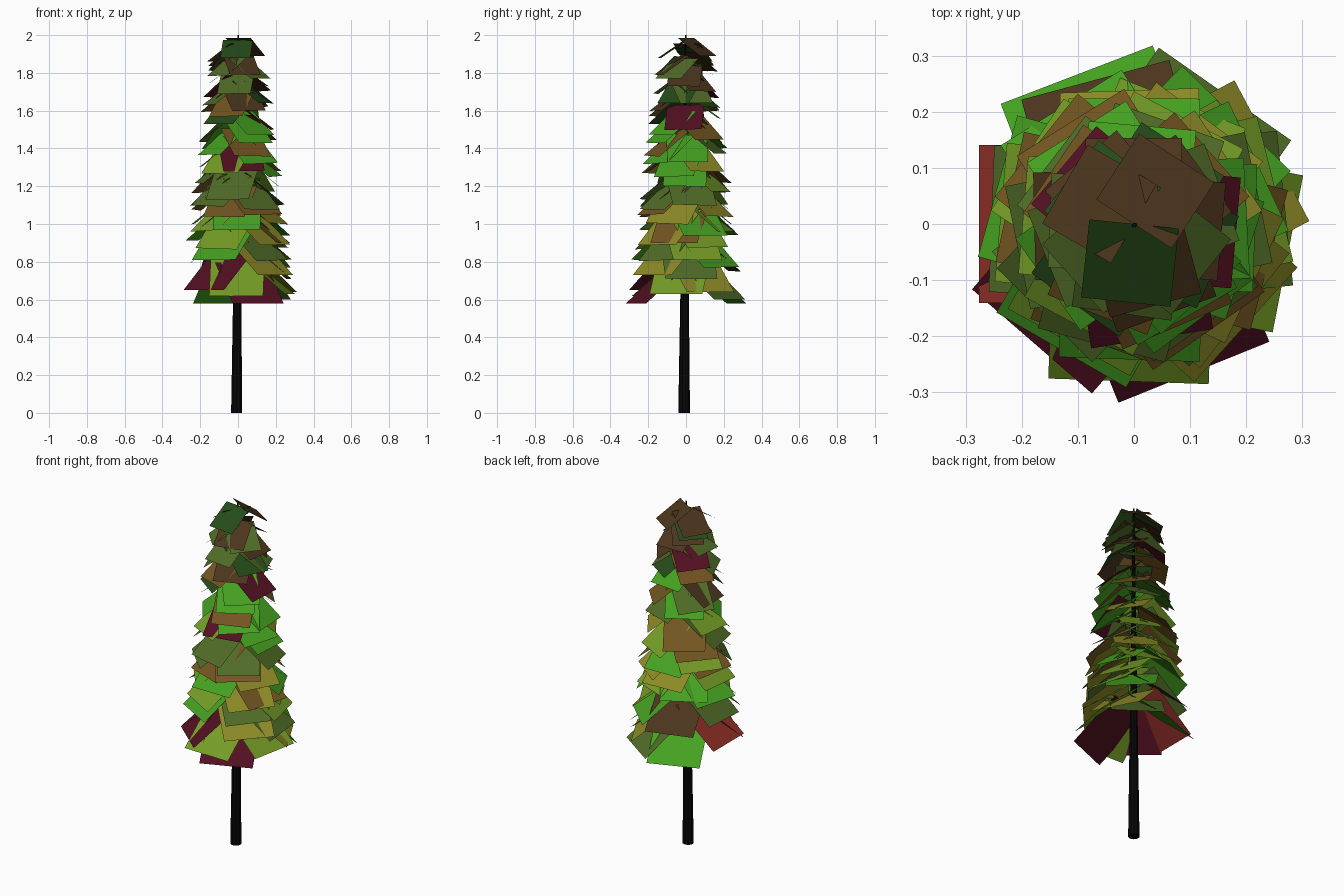
import bpy, bmesh, math, random
from mathutils import Vector

if "Cube" in bpy.data.objects:
    bpy.data.objects.remove(bpy.data.objects["Cube"])

random.seed(5)


def material(name, rgb):
    m = bpy.data.materials.new(name)
    m.diffuse_color = (*rgb, 1)
    m.use_nodes = True
    m.node_tree.nodes["Principled BSDF"].inputs["Base Color"].default_value = m.diffuse_color
    return m


# Tapered trunk, leaning very slightly, running up through the whole crown
bpy.ops.mesh.primitive_cone_add(vertices=10, radius1=0.031, radius2=0.004,
                                depth=2.0, location=(-0.003, -0.006, 1.0),
                                rotation=(-0.004, 0.004, 0))
trunk = bpy.context.object
trunk.name = "trunk"
trunk.data.materials.append(material("bark", (0.002, 0.002, 0.002)))

# Leaf card colours
palette = [("leaf_green", (0.06, 0.36, 0.015)), ("leaf_lime", (0.18, 0.34, 0.02)),
           ("leaf_olive", (0.08, 0.15, 0.02)), ("leaf_yellow", (0.27, 0.26, 0.02)),
           ("leaf_brown", (0.17, 0.09, 0.015)), ("leaf_maroon", (0.085, 0.005, 0.015)),
           ("leaf_red", (0.28, 0.03, 0.02)), ("leaf_dark_green", (0.02, 0.07, 0.01)),
           ("leaf_dark_brown", (0.07, 0.035, 0.012))]
GREEN, LIME, OLIVE, YELLOW, BROWN, MAROON, RED, DARK, DARK_BROWN = range(9)
LOW = [GREEN, GREEN, GREEN, LIME, LIME, OLIVE, YELLOW, BROWN]
HIGH = [OLIVE, OLIVE, DARK, BROWN, DARK_BROWN, DARK_BROWN]

bm = bmesh.new()


def leaf(angle, tip_z, colour, roll=0.0, size=1.0):
    """One square drooping card, hinged near the trunk."""
    t = min(1, max(0, (tip_z - 0.58) / 1.3))
    reach = (0.285 - 0.145 * t) * size
    width = (0.29 - 0.13 * t) * size
    inner = 0.035 * (1 - t)
    drop = (0.215 - 0.12 * t) * size
    a = math.radians(angle)
    out = Vector((math.cos(a), math.sin(a), 0))
    side = Vector((-math.sin(a), math.cos(a), roll)) * width / 2
    root = out * inner + Vector((0, 0, tip_z + drop))
    tip = out * reach + Vector((0, 0, tip_z))
    face = bm.faces.new([bm.verts.new(p) for p in
                         (root - side, tip - side, tip + side, root + side)])
    face.material_index = colour


# Lowest and topmost cards
for card in [(229, 0.65, MAROON), (180, 0.66, RED), (111, 0.58, GREEN),
             (292, 0.58, MAROON), (349, 0.63, LIME), (28, 0.64, YELLOW),
             (55, 0.60, OLIVE), (268, 0.62, LIME), (318, 0.73, YELLOW),
             (57, 1.89, DARK_BROWN), (264, 1.88, DARK), (150, 1.86, DARK_BROWN)]:
    leaf(*card)

# Prominent cards on the front, right and back
for card in [(240, 0.81, GREEN), (322, 0.89, YELLOW), (268, 0.97, GREEN),
             (305, 1.05, BROWN), (255, 1.13, OLIVE), (279, 1.28, MAROON),
             (293, 1.36, BROWN), (300, 1.43, GREEN), (248, 1.57, BROWN),
             (290, 1.60, DARK_BROWN), (262, 1.69, OLIVE), (285, 1.79, DARK_BROWN),
             (6, 0.71, OLIVE), (14, 0.81, LIME), (25, 0.94, GREEN),
             (345, 0.90, BROWN), (12, 1.10, OLIVE), (358, 1.20, GREEN),
             (3, 1.33, GREEN), (355, 1.50, MAROON), (20, 1.64, OLIVE),
             (355, 1.73, DARK_BROWN), (105, 0.75, DARK_BROWN), (122, 0.94, GREEN),
             (92, 1.00, YELLOW), (175, 1.00, LIME), (147, 1.10, LIME),
             (122, 1.22, BROWN), (122, 1.40, GREEN), (85, 1.56, GREEN),
             (140, 1.67, MAROON), (130, 1.81, DARK_BROWN)]:
    leaf(*card, random.uniform(-0.03, 0.03))

# Spiral of cards filling the remaining directions
count = 58
for i in range(count):
    f = i / (count - 1)
    angle = (i * 137.5 + random.uniform(-14, 14)) % 360
    z = 0.72 + 1.13 * f + random.uniform(-0.025, 0.025)
    pool = HIGH if random.random() < (f - 0.4) * 2.4 else LOW
    colour = random.choice(pool)
    if not (255 < angle < 305 or angle < 20 or angle > 345 or 105 < angle < 140):
        leaf(angle, z, colour, random.uniform(-0.04, 0.04), random.uniform(0.93, 1.02))

mesh = bpy.data.meshes.new("foliage")
bm.to_mesh(mesh)
bm.free()
for name, rgb in palette:
    mesh.materials.append(material(name, rgb))
foliage = bpy.data.objects.new("foliage", mesh)
bpy.context.collection.objects.link(foliage)
